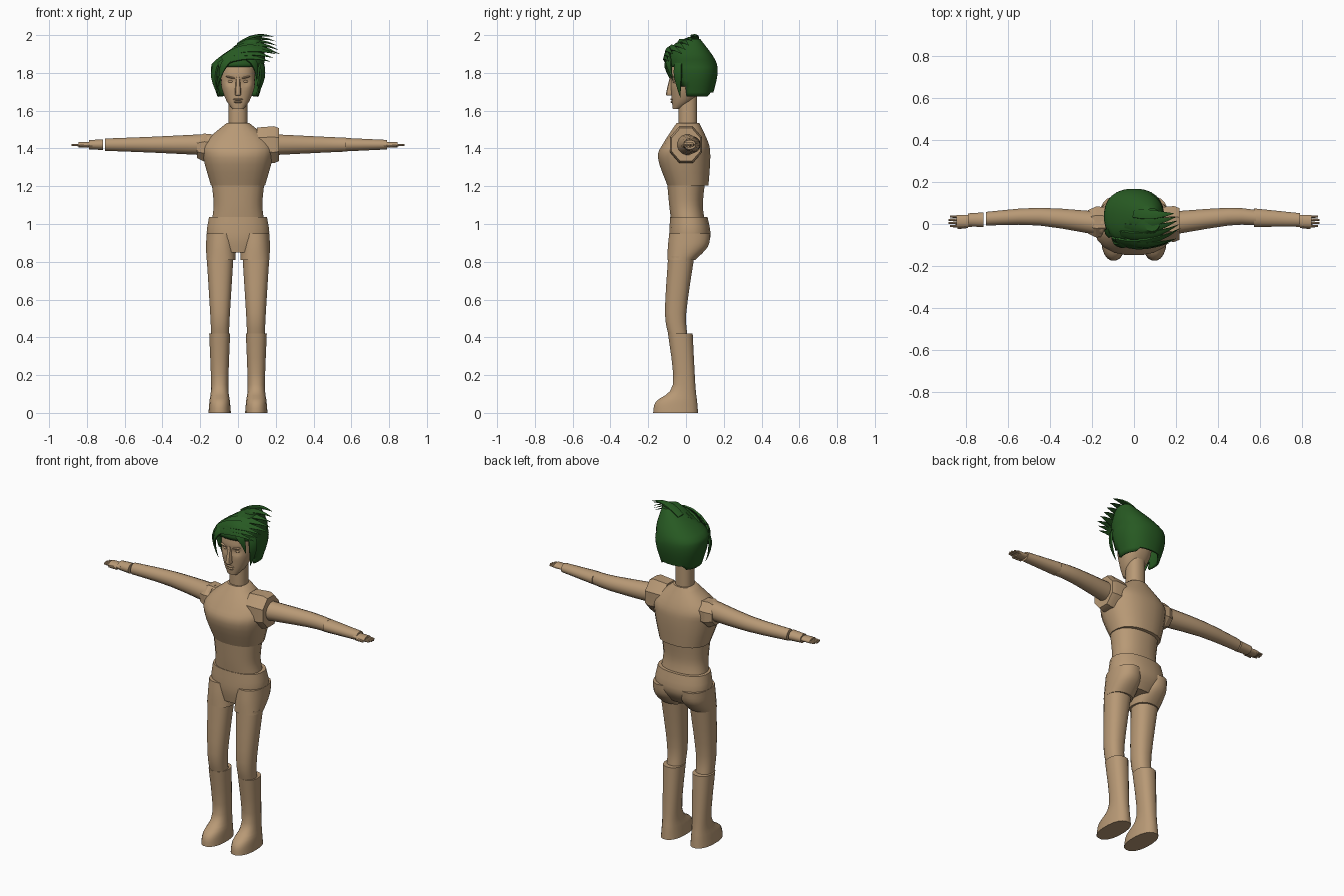
import bpy, bmesh, math
from mathutils import Matrix, Vector

if "Cube" in bpy.data.objects:
    bpy.data.objects.remove(bpy.data.objects["Cube"], do_unlink=True)


def make_material(name, colour):
    material = bpy.data.materials.new(name)
    material.use_nodes = True
    material.diffuse_color = colour
    material.node_tree.nodes["Principled BSDF"].inputs["Base Color"].default_value = colour
    return material


tan = make_material("warm tan", (0.48, 0.32, 0.18, 1))
green = make_material("dark green", (0.02, 0.1, 0.016, 1))


def finish(name, bm, material=tan, angle=42):
    """Turn a bmesh into a shaded, named object."""
    bmesh.ops.recalc_face_normals(bm, faces=bm.faces)
    mesh = bpy.data.meshes.new(name)
    bm.to_mesh(mesh)
    bm.free()
    mesh.materials.append(material)
    obj = bpy.data.objects.new(name, mesh)
    bpy.context.collection.objects.link(obj)
    bpy.ops.object.select_all(action='DESELECT')
    obj.select_set(True)
    bpy.context.view_layer.objects.active = obj
    bpy.ops.object.shade_smooth_by_angle(angle=math.radians(angle))
    return obj


def skin_rings(bm, rings):
    """Join successive vertex rings with quads and close the ends."""
    for low, high in zip(rings, rings[1:]):
        for i in range(len(low)):
            bm.faces.new((low[i - 1], low[i], high[i], high[i - 1]))
    bm.faces.new(rings[0])
    bm.faces.new(rings[-1])


def smooth_keys(keys, steps):
    """Pass a smooth curve through the key sections."""
    keys = [Vector(key) for key in keys]
    padded = [keys[0]] + keys + [keys[-1]]
    result = []
    for before, a, b, after in zip(padded, padded[1:], padded[2:], padded[3:]):
        enter, leave = (b - before) / 2, (after - a) / 2
        for k in range(steps):
            t = k / steps
            bend = enter * t * (1 - t) ** 2 - leave * t * t * (1 - t)
            result.append(a.lerp(b, t * t * (3 - 2 * t)) + bend)
    return result + [keys[-1]]


def oval(u_radius, v_radius, sides, power):
    """Points of a rounded-square outline."""
    points = []
    for i in range(sides):
        angle = math.tau * (i + 0.5) / sides
        c, s = math.cos(angle), math.sin(angle)
        points.append((u_radius * math.copysign(abs(c) ** (2 / power), c),
                       v_radius * math.copysign(abs(s) ** (2 / power), s)))
    return points


def column_mesh(keys, x=0, sides=20, power=2.3, steps=4):
    """Upright form; each key is height, half width, y centre, half depth."""
    bm = bmesh.new()
    rings = []
    for z, width, y, depth in smooth_keys(keys, steps):
        outline = oval(width, depth, sides, power)
        rings.append([bm.verts.new((x + u, y + v, z)) for u, v in outline])
    skin_rings(bm, rings)
    return bm


def column(name, keys, **options):
    finish(name, column_mesh(keys, **options))


def limb(name, side, keys, z=1.42, flat=1, sides=16, steps=3, angle=42):
    """Sideways form; each key is distance out, y centre, radius."""
    bm = bmesh.new()
    rings = []
    for x, y, radius in smooth_keys(keys, steps):
        outline = oval(radius, radius * flat, sides, 2)
        rings.append([bm.verts.new((side * x, y + u, z + v)) for u, v in outline])
    skin_rings(bm, rings)
    finish(name, bm, angle=angle)


def blob(name, centre, size, tilt=0):
    """Small flattened ball for a facial feature."""
    bm = bmesh.new()
    place = (Matrix.Translation(centre) @ Matrix.Rotation(tilt, 4, 'Y')
             @ Matrix.Diagonal((*size, 1)))
    bmesh.ops.create_uvsphere(bm, u_segments=12, v_segments=8, radius=1, matrix=place)
    finish(name, bm)


# Torso, neck and hips
column("chest", [(1.205, .145, .01, .11), (1.35, .185, -.01, .14),
                 (1.43, .18, 0, .12), (1.535, .06, .01, .06)])
column("waist", [(1.02, .14, .01, .09), (1.1, .13, 0, .09), (1.21, .14, 0, .1)])
column("neck", [(1.5, .05, .01, .05), (1.68, .05, .01, .05)])
column("shorts_hips", [(.85, .1, 0, .08), (.93, .165, .02, .11), (1.037, .155, .015, .1)])

for side, label in ((1, "left"), (-1, "right")):
    # Legs and boots
    column(label + "_shorts_leg", [(.81, .077, -.025, .075), (.88, .08, .01, .107),
                                   (.95, .077, .02, .11)], x=side * .09)
    column(label + "_leg", [(.4, .047, -.04, .05), (.53, .053, -.055, .057),
                            (.83, .072, -.025, .07)], x=side * .095)
    column(label + "_boot", [(0, .06, -.055, .12), (.06, .055, -.05, .11),
                             (.15, .046, -.01, .06), (.42, .056, -.03, .066)], x=side * .097)

    # Hands: palm, four fingers and a thumb
    limb(label + "_palm", side, [(.77, .015, .03), (.845, .013, .03)], flat=.5)
    for finger in range(4):
        y = -.01 + finger * .015
        tip = .885 - .007 * abs(finger - 1.5)
        limb(label + "_finger", side, [(.83, y, .008), (tip, y, .005)], z=1.418, sides=8)
    limb(label + "_thumb", side, [(.79, -.01, .01), (.84, -.02, .005)], z=1.413, sides=8)

# Arms: the left has a long bracer, the right a short wrist cuff
shoulder, elbow = (.15, 0, .058), (.45, .035, .043)
limb("left_arm", 1, [shoulder, elbow, (.58, .03, .037)])
limb("left_bracer", 1, [(.57, .03, .045), (.79, .02, .032)], flat=.8)
limb("right_arm", -1, [shoulder, elbow, (.705, .025, .033)])
limb("right_wrist_cuff", -1, [(.715, .02, .036), (.79, .02, .031)], flat=.8)

# Faceted shoulder guards, the left one larger
limb("left_shoulder_guard", 1, [(.1, 0, .085), (.19, 0, .092), (.217, 0, .082)],
     flat=1.15, sides=8, steps=1, angle=30)
limb("right_shoulder_guard", -1, [(.09, .01, .07), (.18, .01, .08), (.218, .01, .06)],
     z=1.405, sides=8, steps=1, angle=30)

# Head, with eye sockets pressed in
head = column_mesh([(1.61, .03, -.05, .02), (1.65, .06, -.02, .055), (1.72, .087, 0, .08),
                    (1.78, .089, .005, .088), (1.85, .085, .015, .085),
                    (1.91, .04, .02, .04)], sides=32)
for v in head.verts:
    if v.co.y < 0:
        reach = math.hypot((abs(v.co.x) - .037) / .03, (v.co.z - 1.755) / .026)
        v.co.y += .014 * max(0, 1 - reach * reach)
finish("head", head)

# Facial features
column("nose", [(1.68, .013, -.08, .02), (1.695, .017, -.083, .022),
                (1.78, .01, -.07, .015)], sides=10)
blob("upper_lip", (0, -.073, 1.66), (.026, .01, .006))
blob("lower_lip", (0, -.071, 1.646), (.022, .011, .006))
for side, label in ((1, "left"), (-1, "right")):
    blob(label + "_eye", (side * .037, -.058, 1.755), (.018, .012, .008))
    blob(label + "_brow", (side * .037, -.071, 1.776), (.028, .012, .005), side * -.2)

# Hair cap, leaning to the left and cut open around the face and neck
cap = column_mesh([(1.675, .11, .04, .1), (1.79, .141, .04, .127),
                   (1.87, .13, .03, .125), (1.98, .04, .02, .055)], sides=28)
opening = []
for face in cap.faces:
    centre = face.calc_center_median()
    below_rim = all(v.co.z < 1.68 for v in face.verts)
    if below_rim or (centre.z < 1.835 and centre.y < -.035 + (1.84 - centre.z) * .2):
        opening.append(face)
bmesh.ops.delete(cap, geom=opening, context='FACES')
for v in cap.verts:
    v.co.x += .65 * max(0, v.co.z - 1.85)
    if v.co.z < 1.68 and v.co.y > .09 and abs(v.co.x) < .075:
        v.co.z += .02
thickness = finish("hair_cap", cap, green).modifiers.new("thickness", 'SOLIDIFY')
thickness.thickness = .012


def lock(start, bend, tip, width):
    """A flattened, tapering strand swept along a bent path."""
    bm = bmesh.new()
    rings = []
    scalp = Vector((0, .03, 1.82))
    for k in range(7):
        t = k / 6
        first, second = start.lerp(bend, t), bend.lerp(tip, t)
        point = first.lerp(second, t)
        along = (second - first).normalized()
        across = along.cross(point - scalp).normalized()
        outward = across.cross(along)
        radius = width * (1 - t ** 1.6) * (.65 + .7 * min(t, .5)) + .001
        rings.append([bm.verts.new(point + across * u + outward * v)
                      for u, v in oval(radius, radius * .4, 6, 2)])
    skin_rings(bm, rings)
    finish("hair_lock", bm, green, 35)


def lock_row(count, first, last, width):
    """Strands blended from a first path to a last path."""
    for k in range(count):
        path = [Vector(a).lerp(Vector(b), k / (count - 1)) for a, b in zip(first, last)]
        lock(*path, width)


# Crown locks sweeping past the left side, then fringe, temple and side locks
lock_row(5, [(-.08, -.08, 1.87), (.06, -.12, 1.98), (.22, -.02, 1.9)],
         [(0, .05, 1.95), (.1, .04, 2.02), (.19, .05, 1.99)], .034)
lock_row(3, [(-.1, -.07, 1.84), (0, -.14, 1.92), (.17, -.09, 1.86)],
         [(-.04, -.08, 1.9), (.05, -.12, 1.95), (.2, -.07, 1.9)], .03)
lock_row(2, [(-.03, -.09, 1.88), (-.09, -.12, 1.86), (-.1, -.07, 1.74)],
         [(.05, -.09, 1.88), (.1, -.1, 1.87), (.1, -.07, 1.76)], .03)
lock_row(2, [(-.11, -.04, 1.85), (-.15, -.05, 1.79), (-.1, -.04, 1.67)],
         [(.12, -.04, 1.85), (.145, -.05, 1.79), (.1, -.03, 1.67)], .034)
